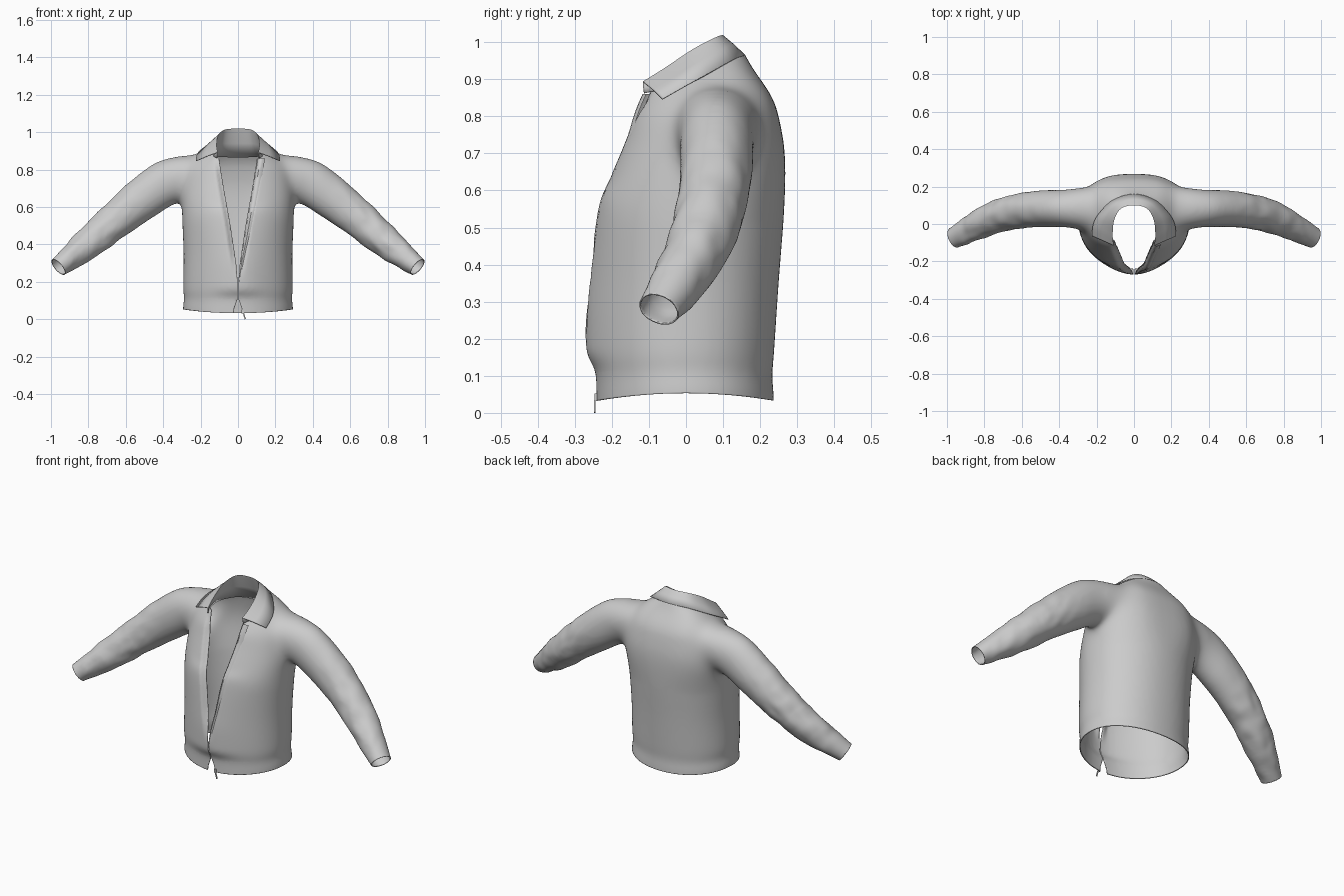
import bpy, bmesh, math
from mathutils import Vector, noise

if "Cube" in bpy.data.objects:
    bpy.data.objects.remove(bpy.data.objects["Cube"])


def smooth_rows(rows, n):
    """Catmull-Rom interpolation through rows of numbers, n steps per span."""
    out = []
    for i in range(len(rows) - 1):
        p = [rows[max(0, min(len(rows) - 1, i + k))] for k in (-1, 0, 1, 2)]
        for s in range(n):
            t = s / n
            out.append([0.5 * (2 * b + (c - a) * t + (2 * a - 5 * b + 4 * c - d) * t ** 2
                        + (3 * b - a - 3 * c + d) * t ** 3) for a, b, c, d in zip(*p)])
    return out + [list(rows[-1])]


def loft(bm, rings, closed=True, caps=False):
    vr = [[bm.verts.new(p) for p in r] for r in rings]
    n = len(vr[0])
    for a, b in zip(vr, vr[1:]):
        for i in range(n if closed else n - 1):
            j = (i + 1) % n
            bm.faces.new((a[i], a[j], b[j], b[i]))
    if caps:
        bm.faces.new(vr[0])
        bm.faces.new(vr[-1])


def make_object(name, bm):
    bmesh.ops.recalc_face_normals(bm, faces=bm.faces)
    me = bpy.data.meshes.new(name)
    bm.to_mesh(me)
    bm.free()
    ob = bpy.data.objects.new(name, me)
    bpy.context.collection.objects.link(ob)
    return ob


def activate(ob):
    bpy.ops.object.select_all(action='DESELECT')
    ob.select_set(True)
    bpy.context.view_layer.objects.active = ob


def finish(ob, thick):
    activate(ob)
    bpy.ops.object.shade_smooth_by_angle(angle=math.radians(45))
    if thick:
        m = ob.modifiers.new("thickness", 'SOLIDIFY')
        m.thickness, m.offset = thick, -1


def ramp(v, a, b):
    """0 at a, 1 at b, clamped and eased."""
    t = max(0, min(1, (v - a) / (b - a)))
    return t * t * (3 - 2 * t)


# Torso: height, half width, front y, back y, tilt (back higher than front)
TORSO = [(-.04, .292, -.242, .237, 0), (.04, .294, -.242, .237, 0), (.10, .289, -.243, .233, 0),
         (.17, .293, -.250, .238, 0), (.35, .291, -.250, .25, 0),
         (.55, .299, -.243, .265, 0), (.66, .303, -.214, .267, .03), (.76, .29, -.176, .252, .03),
         (.825, .27, -.153, .23, .03), (.885, .205, -.132, .18, .045),
         (.925, .145, -.125, .155, .05), (.97, .13, -.12, .13, .05)]
# Sleeve: centre x, y, z, radius in the xz plane, radius along y
SLEEVE = [(.18, .085, .78, .10, .12), (.28, .083, .765, .115, .114), (.38, .083, .73, .123, .102),
          (.52, .08, .637, .113, .097), (.66, .06, .524, .098, .092), (.78, .02, .422, .086, .083),
          (.88, -.03, .342, .069, .071), (.96, -.073, .28, .053, .058), (1.01, -.10, .24, .05, .056)]
# Front opening: height, half gap
GAP = [(0, .03), (.06, .02), (.11, .002), (.2, .002), (.3, .01), (.5, .04), (.7, .076), (1.0, .125)]


def gap(z):
    for (z0, g0), (z1, g1) in zip(GAP, GAP[1:]):
        if z <= z1:
            return g0 + (g1 - g0) * (z - z0) / (z1 - z0)
    return GAP[-1][1]


bm = bmesh.new()
N = 64
rings = []
for z, a, yf, yb, tilt in smooth_rows(TORSO, 5):
    # fuller back over the shoulder blades
    power = 2 / (2.15 + .5 * ramp(z, .5, .7) * ramp(z, .93, .85))
    ring = []
    for i in range(N):
        t = 2 * math.pi * i / N
        c, s = math.cos(t), math.sin(t)
        if c > 0:
            c, s = c ** power, math.copysign(abs(s) ** power, s)
        # pouch of cloth above the hem, at the middle of the front
        puff = .02 * max(0, -c) ** 10 * ramp(z, .11, .17) * ramp(z, .6, .25)
        ring.append((a * s, (yf + yb) / 2 + (yb - yf) / 2 * c - puff, z + tilt * c))
    rings.append(ring)
loft(bm, rings, caps=True)

path = smooth_rows(SLEEVE, 4)
for s in (1, -1):
    rings = []
    for i, (x, y, z, r, ry) in enumerate(path):
        t = (Vector(path[min(i + 1, len(path) - 1)][:3]) - Vector(path[max(i - 1, 0)][:3])).normalized()
        v = Vector((0, 1, 0))
        v = (v - t * v.dot(t)).normalized()
        w = t.cross(v)
        ring = []
        for k in range(32):
            q = 2 * math.pi * k / 32
            p = Vector((x, y, z)) + v * ry * math.cos(q) + w * r * math.sin(q)
            ring.append((s * p.x, p.y, p.z))
        rings.append(ring)
    loft(bm, rings, caps=True)

# Blend torso and sleeves into one smooth body, with extra smoothing round the shoulders
body = make_object("jacket_body", bm)
activate(body)
m = body.modifiers.new("blend", 'REMESH')
m.mode, m.voxel_size = 'VOXEL', 0.0105
bpy.ops.object.modifier_apply(modifier=m.name)
vg = body.vertex_groups.new(name="shoulders")
for v in body.data.vertices:
    x, z = abs(v.co.x), v.co.z
    vg.add([v.index], ramp(x, .12, .22) * ramp(x, .46, .34) * ramp(z, .5, .62), 'REPLACE')
for group, count in (("", 10), ("shoulders", 90)):
    m = body.modifiers.new("relax", 'SMOOTH')
    m.factor, m.iterations, m.vertex_group = 0.5, count, group
    bpy.ops.object.modifier_apply(modifier=m.name)

bm = bmesh.new()
bm.from_mesh(body.data)


def front():
    return [f for f in bm.faces if all(v.co.y < -.02 and abs(v.co.x) < .2 for v in f.verts)]


def cut(co, no, faces=None, clear=False):
    faces = faces or list(bm.faces)
    geom = list({v for f in faces for v in f.verts}) + list({e for f in faces for e in f.edges}) + faces
    bmesh.ops.bisect_plane(bm, geom=geom, dist=1e-5, plane_co=co, plane_no=no, clear_outer=clear)


# Open the hem, neck and cuffs
cut((0, 0, .033), (0, 0, -1), clear=True)
cut((0, .01, .91), (0, -.37, 1), clear=True)
for s in (1, -1):
    cut((s * .96, -.075, .28), (s * .7, -.35, -.6), clear=True)
# Open the front along the gap profile
for (z0, g0), (z1, g1) in zip(GAP, GAP[1:]):
    cut((0, 0, z1), (0, 0, 1), front())
    for s in (1, -1):
        band = [f for f in front() if z0 - .001 <= f.calc_center_median().z <= z1 + .001]
        if band:
            cut((s * g0, 0, z0), (z1 - z0, 0, -s * (g1 - g0)), band)
doomed = [f for f in front() if abs(f.calc_center_median().x) < gap(f.calc_center_median().z)]
bmesh.ops.delete(bm, geom=doomed, context='FACES')
# Curved hem, front edges rolling inwards, soft sleeve creases
for v in bm.verts:
    x, y, z = v.co
    if abs(x) < .4:
        v.co.z += .024 * (1 - (y / .24) ** 2) * max(0, 1 - z / .2)
    if y < -.05 and abs(x) < .25:
        v.co.y += .024 * ramp(abs(x) - gap(z), .035, 0) * ramp(z, .2, .4) * ramp(z, .9, .75)
    k = ramp(abs(x), .45, .7) * ramp(abs(x), .95, .9)
    if k:
        along = abs(x) * .75 - z * .65
        v.co += v.normal * k * .006 * noise.noise(Vector((along * 13, y * 14, (abs(x) + z) * 14 + (x > 0) * 5)))
bm.to_mesh(body.data)
bm.free()
body.data.update()

# Folded front edge, worn on the +x side
bm = bmesh.new()
rows = []
for i in range(30):
    z = .2 + .66 * i / 29
    w = ramp(i, -2, 14)
    x = gap(z) + .004
    ok, hit, _, _ = body.ray_cast(Vector((x, -1, z)), Vector((0, 1, 0)))
    if ok and hit.y < 0:
        y = hit.y
        rows.append([(x, y + .002, z), (x + .004 * w, y - .012 * w, z), (x + .014 * w, y - .02 * w, z),
                     (x + .026 * w, y - .018 * w, z), (x + .038 * w, y - .01 * w, z)])
if len(rows) > 1:
    loft(bm, rows, closed=False)
finish(make_object("front_edge_fold", bm), 0)
finish(body, .004)

# Collar: facing and stand up to the fold, then the leaf turned outwards (half curves, back to front)
BASE = [(0, .155, .865), (.09, .125, .868), (.135, .03, .872), (.13, -.065, .87), (.11, -.112, .862)]
FOLD = [(0, .10, 1.015), (.07, .082, 1.01), (.106, .02, .978), (.114, -.06, .925), (.108, -.116, .89)]
LEAF = [(0, .16, .965), (.11, .13, .955), (.185, .06, .917), (.218, 0, .885), (.225, -.065, .848)]


def full_curve(half):
    mirrored = [(-x, y, z) for x, y, z in half[:0:-1]]
    return [Vector(p) for p in smooth_rows(mirrored + half, 6)]


bm = bmesh.new()
base, fold, leaf = map(full_curve, (BASE, FOLD, LEAF))
up = Vector((0, 0, .004))
rows = [base, [a.lerp(b, .5) for a, b in zip(base, fold)], [a.lerp(b, .9) for a, b in zip(base, fold)],
        [f + up for f in fold], [f.lerp(g, .12) + up for f, g in zip(fold, leaf)],
        [f.lerp(g, .5) + up for f, g in zip(fold, leaf)], leaf]
loft(bm, rows, closed=False)
finish(make_object("collar", bm), .004)

# Zip slider and pull tab at the hem
for name, loc, size, rot in (("zip_slider", (.026, -.243, .042), (.014, .008, .02), 0),
                             ("zip_pull", (.034, -.246, .017), (.007, .004, .034), -.3)):
    bpy.ops.mesh.primitive_cube_add(size=1, location=loc, rotation=(0, rot, 0))
    ob = bpy.context.object
    ob.name, ob.scale = name, size
